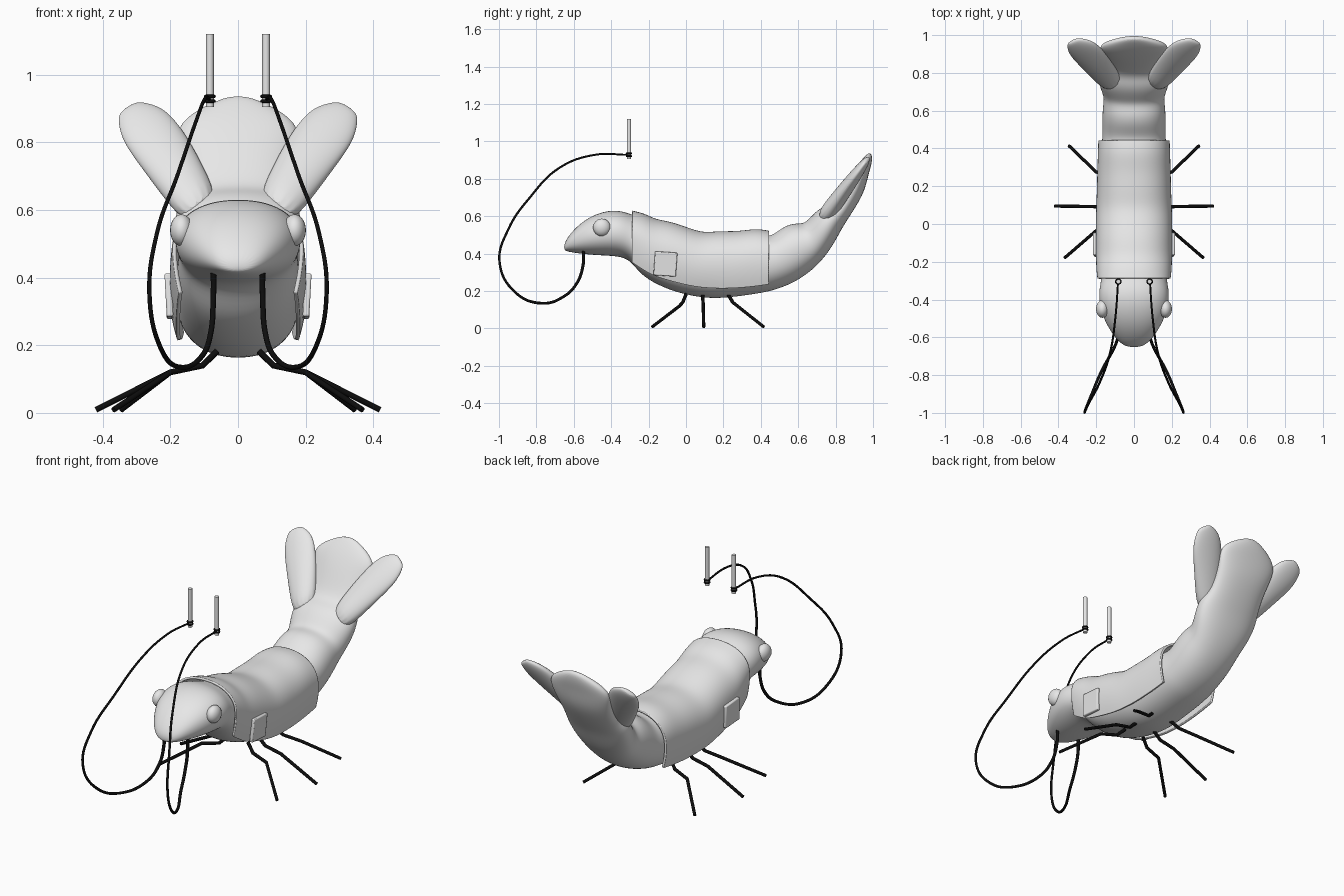
import bpy, bmesh, math
from mathutils import Vector as V

if "Cube" in bpy.data.objects:
    bpy.data.objects.remove(bpy.data.objects["Cube"])


def material(name, rgb):
    m = bpy.data.materials.new(name)
    m.diffuse_color = (*rgb, 1)
    m.use_nodes = True
    m.node_tree.nodes["Principled BSDF"].inputs["Base Color"].default_value = m.diffuse_color
    return m


GREY = material("light grey", (0.8, 0.8, 0.8))
BLACK = material("black", (0.004, 0.004, 0.004))


def finish(ob, mat, angle=60):
    ob.data.materials.clear()
    ob.data.materials.append(mat)
    bpy.ops.object.select_all(action='DESELECT')
    ob.select_set(True)
    bpy.context.view_layer.objects.active = ob
    bpy.ops.object.shade_smooth_by_angle(angle=math.radians(angle))
    return ob


def loft(name, rings, mat, closed=True, sub=2, thick=0):
    """Skin a list of point rings; closed rings get end caps."""
    bm = bmesh.new()
    rows = [[bm.verts.new(p) for p in r] for r in rings]
    n = len(rows[0])
    for a, b in zip(rows, rows[1:]):
        for i in range(n if closed else n - 1):
            j = (i + 1) % n
            bm.faces.new((a[i], a[j], b[j], b[i]))
    if closed:
        bm.faces.new(rows[0])
        bm.faces.new(rows[-1])
    bmesh.ops.recalc_face_normals(bm, faces=bm.faces)
    me = bpy.data.meshes.new(name)
    bm.to_mesh(me)
    bm.free()
    ob = bpy.data.objects.new(name, me)
    bpy.context.collection.objects.link(ob)
    finish(ob, mat)
    if sub:
        ob.modifiers.new("Smooth", 'SUBSURF').levels = sub
        ob.modifiers["Smooth"].render_levels = sub
    if thick:
        s = ob.modifiers.new("Thickness", 'SOLIDIFY')
        s.thickness, s.offset = thick, 0
    return ob


def spow(v, e):
    return math.copysign(abs(v) ** e, v)


def ring(c, a, b, n=2.2, seg=20):
    c, a, b = V(c), V(a), V(b)
    return [c + a * spow(math.cos(t), 2 / n) + b * spow(math.sin(t), 2 / n)
            for t in (2 * math.pi * i / seg for i in range(seg))]


def tube(name, pts, r0, r1, mat, smooth=True):
    cu = bpy.data.curves.new(name, 'CURVE')
    cu.dimensions, cu.bevel_depth, cu.bevel_resolution = '3D', 1, 2
    cu.use_fill_caps, cu.resolution_u = True, 8
    sp = cu.splines.new('BEZIER')
    sp.bezier_points.add(len(pts) - 1)
    for i, (p, q) in enumerate(zip(sp.bezier_points, pts)):
        p.co = q
        p.handle_left_type = p.handle_right_type = 'AUTO' if smooth else 'VECTOR'
        p.radius = r0 + (r1 - r0) * i / (len(pts) - 1)
    ob = bpy.data.objects.new(name, cu)
    bpy.context.collection.objects.link(ob)
    bpy.ops.object.select_all(action='DESELECT')
    ob.select_set(True)
    bpy.context.view_layer.objects.active = ob
    bpy.ops.object.convert(target='MESH')
    return finish(bpy.context.object, mat)


# Head, trunk and upturned tail: (top y, top z, bottom y, bottom z, half width)
BODY = [(-.652, .45, -.652, .42, .03), (-.63, .495, -.635, .41, .075),
        (-.57, .56, -.57, .40, .125), (-.50, .606, -.50, .392, .163),
        (-.42, .632, -.42, .388, .187), (-.35, .632, -.35, .383, .188),
        (-.295, .612, -.295, .36, .174), (-.25, .60, -.24, .283, .18),
        (-.165, .562, -.15, .23, .184), (-.06, .545, -.05, .19, .184),
        (.09, .49, .09, .16, .184), (.20, .50, .20, .16, .18),
        (.32, .505, .33, .176, .178), (.43, .492, .44, .195, .172),
        (.47, .505, .49, .21, .168), (.52, .545, .57, .24, .17),
        (.575, .565, .645, .287, .168), (.63, .56, .70, .335, .16),
        (.66, .59, .745, .385, .172), (.70, .632, .79, .45, .188),
        (.74, .655, .832, .53, .187), (.785, .67, .86, .575, .168)]
# Centre lobe of the fan continues the tail
BODY += [(.825, .73, .905, .645, .162), (.865, .80, .955, .73, .172),
         (.91, .868, .975, .82, .19), (.95, .915, .992, .875, .12),
         (.98, .943, .998, .925, .03)]
loft("body", [ring((0, (ty + by) / 2, (tz + bz) / 2), (w, 0, 0),
                   (0, (ty - by) / 2, (tz - bz) / 2)) for ty, tz, by, bz, w in BODY], GREY)

# Vest: (y, top z, belly z, hem z, half width)
VEST = [(-.288, .625, .36, .355, .188), (-.275, .622, .34, .347, .191),
        (-.22, .609, .28, .31, .195), (-.165, .578, .235, .28, .197),
        (-.08, .567, .20, .255, .197), (.02, .53, .17, .23, .197),
        (.09, .507, .16, .22, .195), (.18, .516, .16, .215, .191),
        (.28, .514, .17, .218, .189), (.37, .529, .185, .227, .186),
        (.43, .52, .195, .236, .184), (.443, .517, .196, .238, .184)]


def vest_row(y, zt, zb, ze, w):
    zc = (zt + zb) / 2
    hem = [(w * (1 - .1 * f * f), zc + (ze - zc) * f) for f in (1, .97, .66, .33)]
    arch = [(w * spow(math.cos(t), .9), zc + (zt - zc) * math.sin(t) ** .9)
            for t in (math.pi * i / 14 for i in range(15))]
    return [(x, y, z) for x, z in hem + arch] + [(-x, y, z) for x, z in reversed(hem)]


loft("vest", [vest_row(*s) for s in VEST], GREY, closed=False, thick=.012)

for s, side in ((1, "right"), (-1, "left")):
    # Side fins of the tail: (x, z, half width, half thickness)
    fin = [(.10, .585, .06, .05), (.16, .68, .075, .045), (.21, .76, .083, .04),
           (.275, .85, .085, .03), (.312, .888, .052, .02), (.328, .903, .03, .01)]
    loft("tail_fin_" + side,
         [ring((s * x, .73 + (z - .58) * .74, z), (s * .83 * w, -.40 * w, -.55 * w),
               (0, -.8 * h, .6 * h), 2, 14) for x, z, w, h in fin], GREY)

    # Eyes
    bpy.ops.mesh.primitive_uv_sphere_add(segments=20, ring_count=12, radius=1,
                                         location=(s * .167, -.45, .54))
    eye = bpy.context.object
    eye.name, eye.scale = "eye_" + side, (.034, .047, .047)
    finish(eye, GREY)

    # Vest pockets
    bpy.ops.mesh.primitive_cube_add(size=1, location=(s * .204, -.11, .345))
    pocket = bpy.context.object
    pocket.name, pocket.scale = "pocket_" + side, (.02, .12, .128)
    pocket.rotation_euler = (math.radians(-4), s * math.radians(3), 0)
    bpy.ops.object.transform_apply(location=False)
    finish(pocket, GREY, 30)
    bev = pocket.modifiers.new("Bevel", 'BEVEL')
    bev.width, bev.segments = .005, 2

    # Legs: each has a hip, a knee and a foot
    for i, (y0, y1, y2, x2) in enumerate([(0, -.035, -.18, .368), (.09, .092, .095, .42),
                                          (.225, .275, .415, .345)]):
        pts = [(s * .062, y0, .182), (s * .105, y0 + (y1 - y0) * .5, .14),
               (s * .2, y1, .12), (s * x2, y2, .009)]
        tube(f"leg_{side}_{i + 1}", pts, .0095, .0085, BLACK, False)

    # Long looping feelers
    path = [(.072, -.548, .42), (.073, -.55, .34), (.080, -.585, .24), (.105, -.655, .17),
            (.17, -.775, .135), (.23, -.915, .195), (.262, -.997, .355), (.24, -.95, .53),
            (.18, -.835, .70), (.125, -.675, .86), (.098, -.49, .928), (.084, -.30, .928)]
    tube("feeler_" + side, [(s * x, y, z) for x, y, z in path], .009, .005, BLACK)

    # Rods tied to the feeler ends
    bpy.ops.mesh.primitive_cylinder_add(vertices=16, radius=.0115, depth=.215,
                                        location=(s * .083, -.305, 1.0125))
    bpy.context.object.name = "rod_" + side
    finish(bpy.context.object, GREY, 40)
    for z in (.922, .936):
        bpy.ops.mesh.primitive_torus_add(major_radius=.0125, minor_radius=.005,
                                         major_segments=16, minor_segments=8,
                                         location=(s * .083, -.305, z))
        bpy.context.object.name = "knot_" + side
        finish(bpy.context.object, BLACK)
